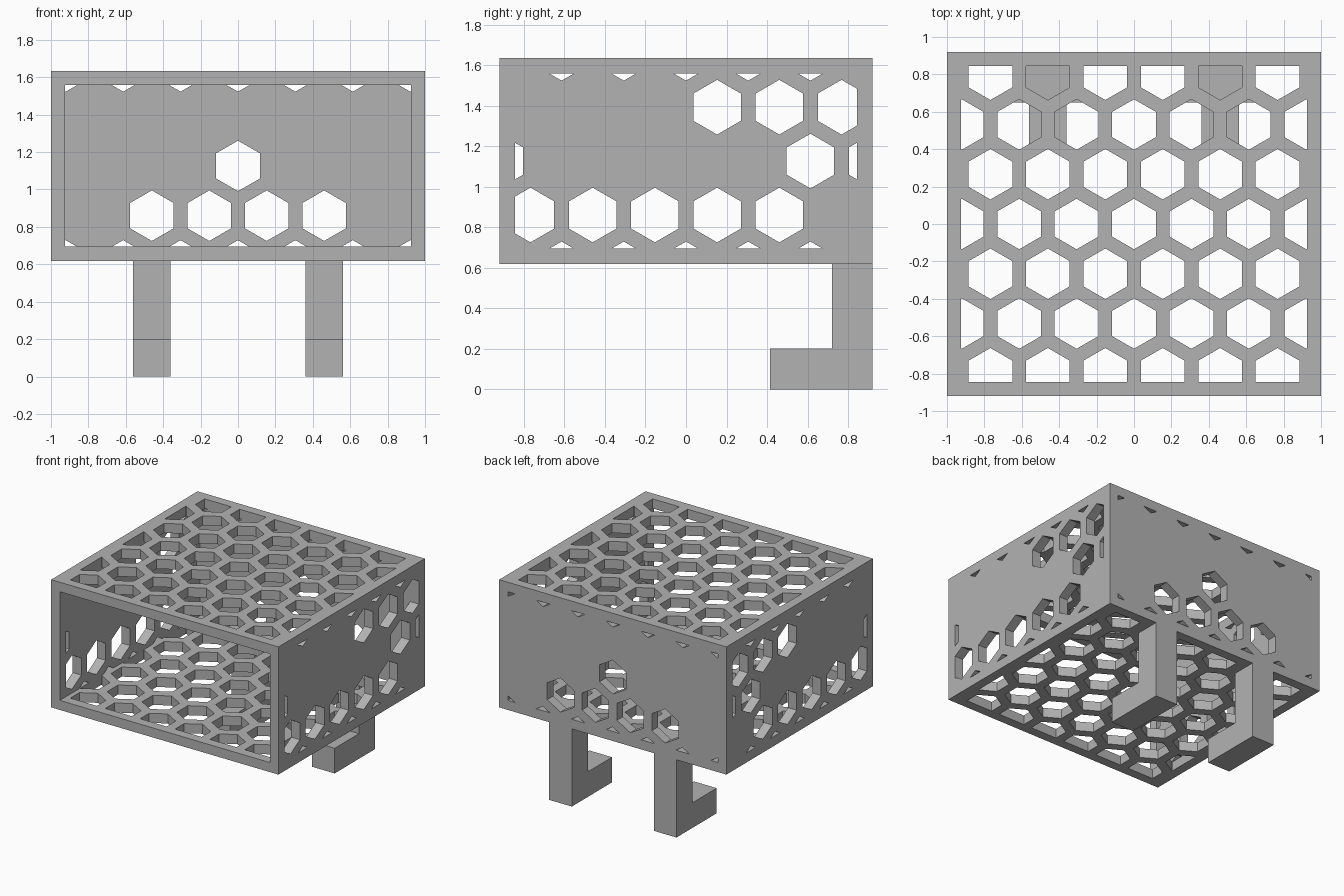
import bpy, bmesh, math
from mathutils import Vector

if "Cube" in bpy.data.objects:
    bpy.data.objects.remove(bpy.data.objects["Cube"], do_unlink=True)

# Overall sizes
HX, HY, HZ = 1.0, 0.92, 0.508      # half extents of the basket
MID = 1.126                        # height of the basket centre
T = 0.076                          # wall thickness
IX, IY, IZ = HX - T, HY - T, HZ - T
R, PITCH, ROW = 0.135, 0.307, 0.266  # honeycomb cell radius and spacing

grey = bpy.data.materials.new("plain grey")
grey.use_nodes = True
colour = (0.45, 0.45, 0.45, 1)
grey.diffuse_color = colour
grey.node_tree.nodes["Principled BSDF"].inputs["Base Color"].default_value = colour


def finish(name, bm):
    bmesh.ops.recalc_face_normals(bm, faces=bm.faces)
    mesh = bpy.data.meshes.new(name)
    bm.to_mesh(mesh)
    bm.free()
    mesh.materials.append(grey)
    ob = bpy.data.objects.new(name, mesh)
    bpy.context.collection.objects.link(ob)
    return ob


def box(name, lo, hi):
    bm = bmesh.new()
    bmesh.ops.create_cube(bm, size=1)
    for v in bm.verts:
        v.co = [a if c < 0 else b for c, a, b in zip(v.co, lo, hi)]
    return finish(name, bm)


def extrude(bm, depth):
    """Thicken flat faces along z."""
    ret = bmesh.ops.extrude_face_region(bm, geom=bm.faces[:])
    verts = [g for g in ret["geom"] if isinstance(g, bmesh.types.BMVert)]
    bmesh.ops.translate(bm, verts=verts, vec=(0, 0, depth))


def honeycomb(name, half_u, half_v, start, end, place):
    """Hexagonal prisms clipped to a rectangle, then turned to face a wall."""
    bm = bmesh.new()
    for j in range(-4, 5):
        for i in range(-4, 5):
            cu, cv = (i + 0.5 * (j % 2)) * PITCH, j * ROW
            ring = []
            for k in range(6):
                a = math.radians(60 * k + 30)
                ring.append(bm.verts.new((cu + R * math.cos(a), cv + R * math.sin(a), start)))
            bm.faces.new(ring)
    for n, d in (((1, 0, 0), half_u), ((-1, 0, 0), half_u), ((0, 1, 0), half_v), ((0, -1, 0), half_v)):
        bmesh.ops.bisect_plane(bm, geom=bm.verts[:] + bm.edges[:] + bm.faces[:],
                               plane_co=Vector(n) * d, plane_no=n, clear_outer=True)
    extrude(bm, end - start)
    for v in bm.verts:
        v.co = place(*v.co)
    return finish(name, bm)


def combine(target, tool, operation):
    mod = target.modifiers.new(operation.lower(), "BOOLEAN")
    mod.operation, mod.solver, mod.object = operation, "EXACT", tool
    bpy.context.view_layer.objects.active = target
    bpy.ops.object.modifier_apply(modifier=mod.name)
    bpy.data.objects.remove(tool, do_unlink=True)


# Basket shell, open at the front
basket = box("basket", (-HX, -HY, MID - HZ), (HX, HY, MID + HZ))
combine(basket, box("cavity", (-IX, -HY - 0.2, MID - IZ), (IX, IY, MID + IZ)), "DIFFERENCE")

# Honeycomb openings: top and floor, both sides, back
cutters = [
    honeycomb("floor_and_top_holes", IX, IY, 0.4, 1.9, lambda u, v, w: (u, v, w)),
    honeycomb("side_holes", IY, IZ, -1.2, 1.2, lambda u, v, w: (w, u, v + MID)),
    honeycomb("back_holes", IX, IZ, 0.7, 1.1, lambda u, v, w: (u, w, v + MID)),
]
for cutter in cutters:
    combine(basket, cutter, "DIFFERENCE")

# Solid floor pads and L-shaped hooks under the back edge
for side, name in ((-1, "right"), (1, "left")):
    x = side * 1.5 * PITCH
    pad = box("pad", (x - 0.19, 0.65, MID - HZ), (x + 0.19, IY + 0.03, MID - IZ))
    combine(basket, pad, "UNION")

    bm = bmesh.new()
    top = MID - HZ
    profile = [(0.415, 0), (HY, 0), (HY, top), (0.72, top), (0.72, 0.2), (0.415, 0.2)]
    bm.faces.new([bm.verts.new((y, z, x - 0.1)) for y, z in profile])
    extrude(bm, 0.2)
    for v in bm.verts:
        v.co = (v.co.z, v.co.x, v.co.y)
    finish(name + "_hook", bm)
